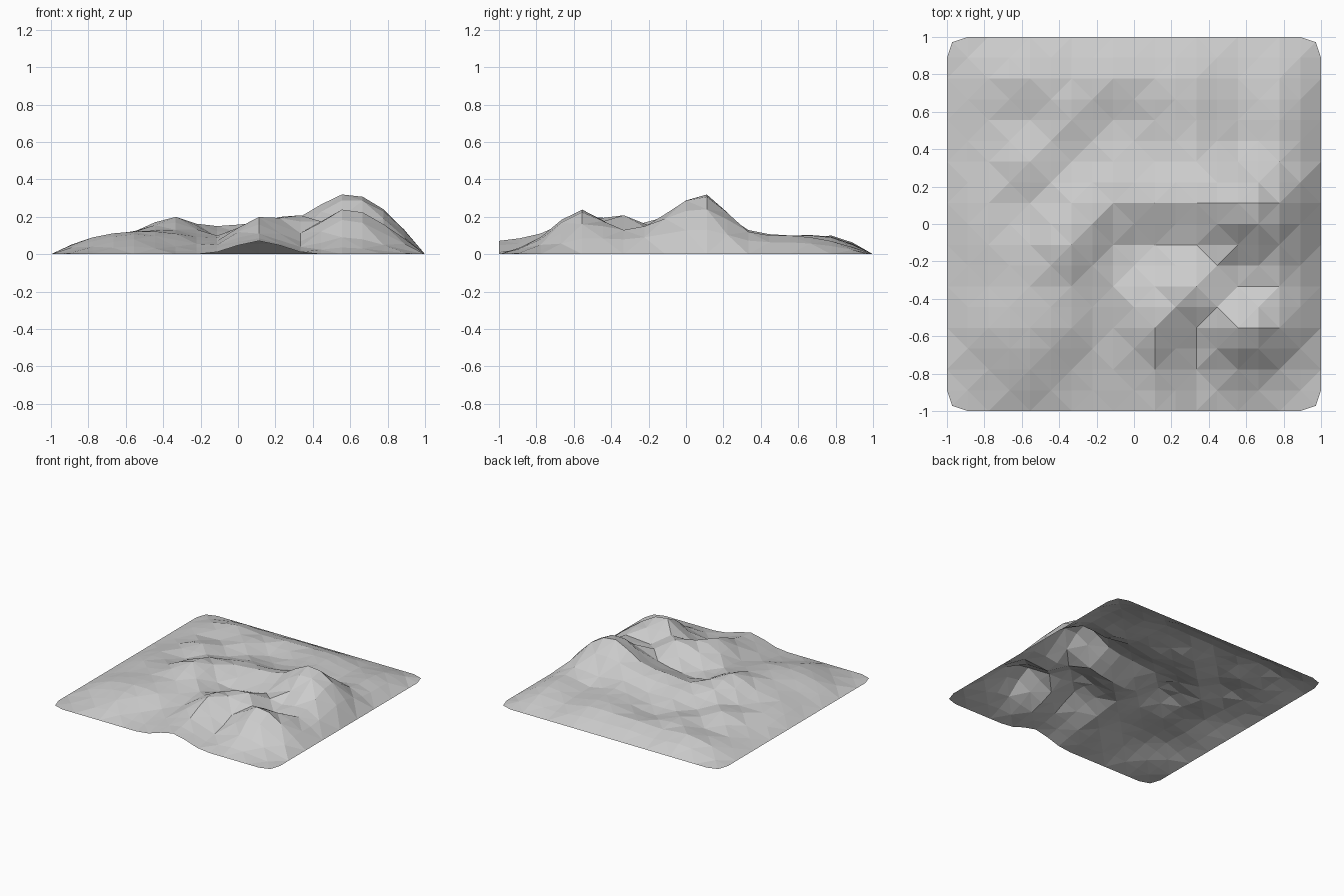
import bpy
import bmesh

cube = bpy.data.objects.get("Cube")
if cube:
    bpy.data.objects.remove(cube, do_unlink=True)

CELLS = 9            # coarse cells along each side

# Hill heights in hundredths inside the flat rim, back row first, left to right
HILLS = """
 6 10  8  9  9  9  5  7
 5  6 10  5  8 10  6 10
 6 12  7 10  9 13 10 12
 8  8 15 15 17 20 32 24
 9 12 20  9  8 12 20 19
 8 12 13 10 16 21 11 13
 9 12 11  7 20 11 24 16
 4  8  4  5 11  4  9  5
"""
rows = [[int(n) / 100 for n in line.split()] for line in HILLS.strip().splitlines()]


def target(i, j):
    """Wanted height at column i from the left and row j from the front."""
    return rows[CELLS - 1 - j][i - 1]


def smoothed(cage, i, j):
    """Height an inner cage point takes after one smooth subdivision."""
    near = cage[i - 1, j] + cage[i + 1, j] + cage[i, j - 1] + cage[i, j + 1]
    far = sum(cage[i + a, j + b] for a in (-1, 1) for b in (-1, 1))
    return (36 * cage[i, j] + 6 * near + far) / 64


def build_cage():
    """Sharpen the hills so that they keep their height when subdivided."""
    inner = [(i, j) for i in range(1, CELLS) for j in range(1, CELLS)]
    cage = {(i, j): 0.0 for i in range(CELLS + 1) for j in range(CELLS + 1)}
    cage[5, 0] = 0.095                      # raised spot on the front rim
    for point in inner:
        cage[point] = target(*point)
    for _ in range(7):
        change = {p: target(*p) - smoothed(cage, *p) for p in inner}
        for p in inner:
            cage[p] += change[p]
    return cage


def odd_steps(v):
    """Count the axes on which a fine vertex lies between cage points."""
    return sum(round((c + 1) * CELLS) % 2 for c in v.co.xy)


# Terrain sheet
cage = build_cage()
bm = bmesh.new()
bmesh.ops.create_grid(bm, x_segments=CELLS, y_segments=CELLS, size=1)
for v in bm.verts:
    column = round((v.co.x + 1) / 2 * CELLS)
    row = round((v.co.y + 1) / 2 * CELLS)
    v.co.z = cage[column, row]
mesh = bpy.data.meshes.new("terrain")
bm.to_mesh(mesh)
bm.free()
terrain = bpy.data.objects.new("terrain", mesh)
bpy.context.collection.objects.link(terrain)

# One level of subdivision, applied
subdivision = terrain.modifiers.new("subdivision", "SUBSURF")
subdivision.levels = 1
subdivision.use_limit_surface = False
bpy.context.view_layer.update()
depsgraph = bpy.context.evaluated_depsgraph_get()
fine = bpy.data.meshes.new_from_object(terrain.evaluated_get(depsgraph))
terrain.modifiers.clear()
terrain.data = fine
bpy.data.meshes.remove(mesh)
fine.name = "terrain"

# Flat facets: cut each quad from its cage corner to the cell centre
bm = bmesh.new()
bm.from_mesh(fine)
for face in list(bm.faces):
    ordered = sorted(face.verts, key=odd_steps)
    bmesh.utils.face_split(face, ordered[0], ordered[-1])
bm.to_mesh(fine)
bm.free()

# Stone colour
stone = bpy.data.materials.new("stone grey")
stone.use_nodes = True
grey = (0.6, 0.6, 0.6, 1)
stone.diffuse_color = grey
shader = next(n for n in stone.node_tree.nodes if n.type == "BSDF_PRINCIPLED")
shader.inputs["Base Color"].default_value = grey
fine.materials.append(stone)
